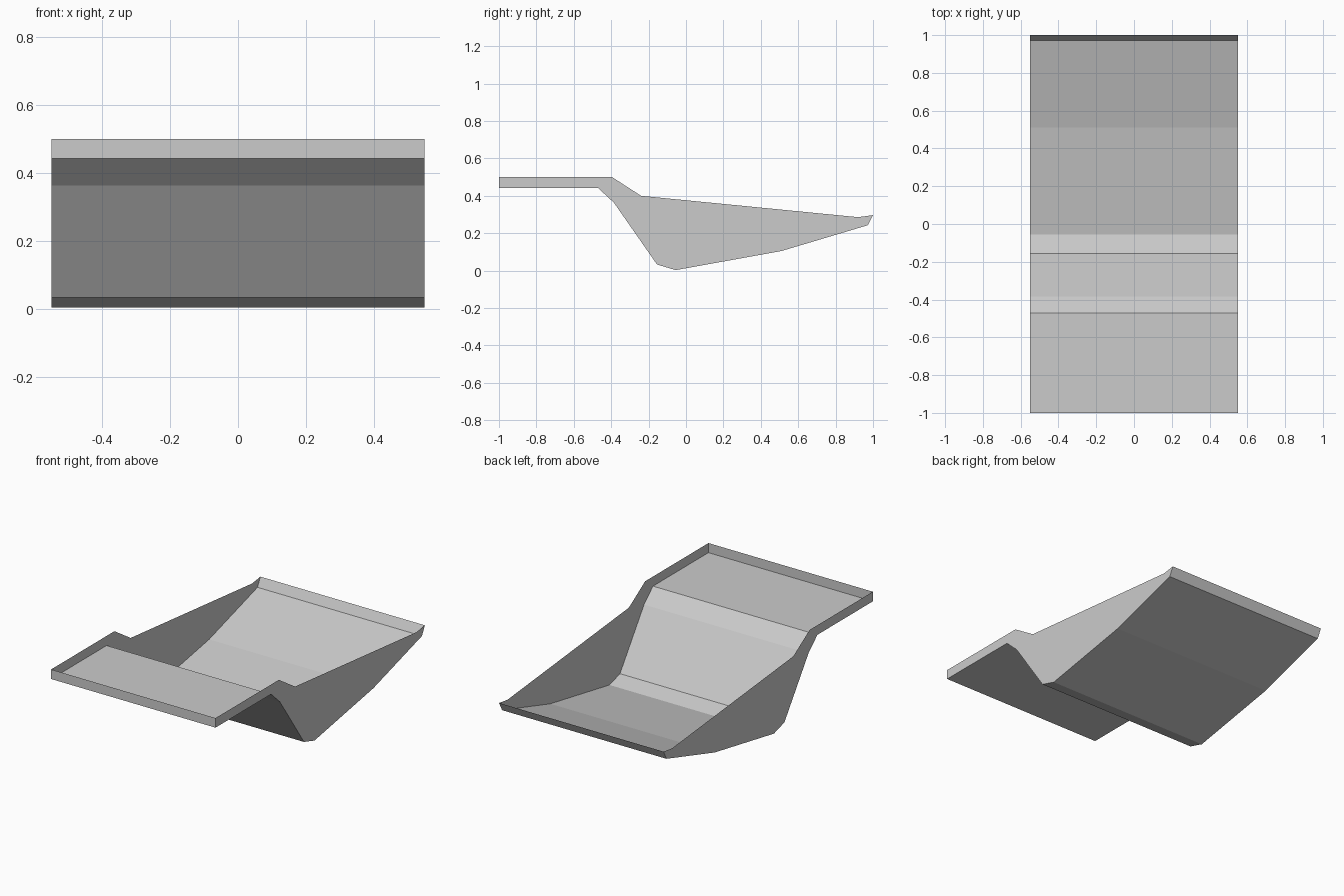
import bpy, bmesh

if "Cube" in bpy.data.objects:
    bpy.data.objects.remove(bpy.data.objects["Cube"])

HALF_W = 0.55
# Side profile (y, z): underside from front rim to back rim, then the open rim back to front
shell = [(-1, 0.5), (-1, 0.442), (-0.47, 0.442), (-0.385, 0.363), (-0.155, 0.033),
         (-0.055, 0.003), (0.51, 0.105), (0.972, 0.243), (1, 0.297)]
rim = [(0.92, 0.286), (-0.24, 0.4), (-0.395, 0.5)]

bm = bmesh.new()
left, right = [[bm.verts.new((x, y, z)) for y, z in shell + rim] for x in (-HALF_W, HALF_W)]

# Floor and end walls: a thin strip across the width, open at the top
for i in range(len(shell) - 1):
    bm.faces.new((left[i], left[i + 1], right[i + 1], right[i]))

# Side walls
sides = [bm.faces.new(left[::-1]), bm.faces.new(right)]
bmesh.ops.triangulate(bm, faces=sides)
bm.normal_update()

mesh = bpy.data.meshes.new("open_chute")
bm.to_mesh(mesh)
bm.free()
bpy.context.collection.objects.link(bpy.data.objects.new("open_chute", mesh))
